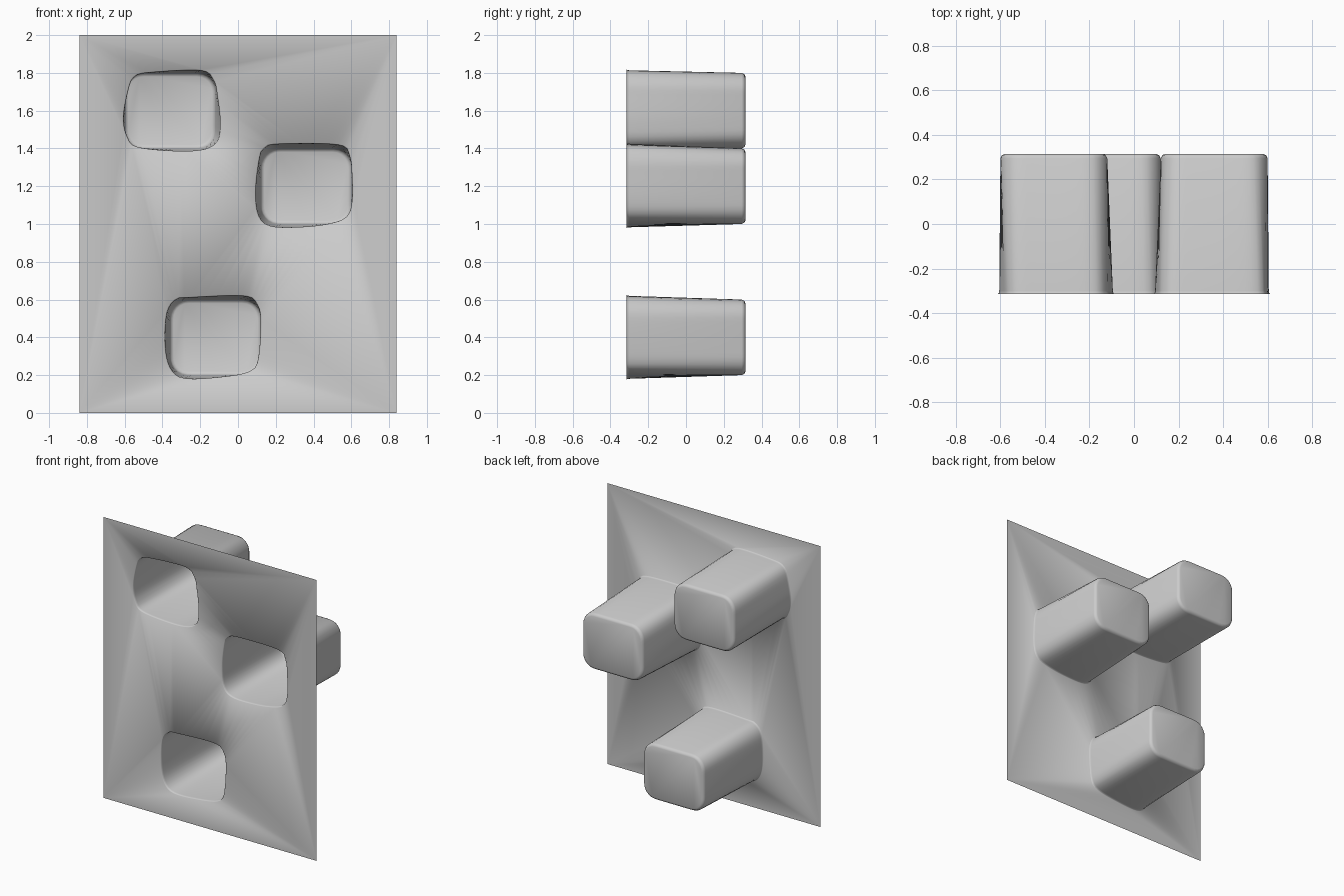
import bpy, bmesh
from math import cos, sin, pi
from mathutils import Vector

if "Cube" in bpy.data.objects:
    bpy.data.objects.remove(bpy.data.objects["Cube"])

HALF_W, TOP, FRONT, BACK = 0.84, 2.0, -0.315, 0.315
N = 72

# Each pocket: centre, and hand-shaped opening outline (x, z)
POCKETS = [
    ((-0.36, 1.60), [(-0.545, 1.78), (-0.48, 1.8), (-0.2, 1.812), (-0.13, 1.76), (-0.11, 1.68),
                     (-0.095, 1.53), (-0.12, 1.425), (-0.25, 1.387), (-0.52, 1.405),
                     (-0.585, 1.46), (-0.605, 1.57), (-0.575, 1.73)]),
    ((0.36, 1.20), [(0.14, 1.4), (0.21, 1.422), (0.53, 1.418), (0.59, 1.36), (0.603, 1.25),
                    (0.603, 1.12), (0.58, 1.045), (0.515, 1.01), (0.37, 0.987), (0.18, 0.988),
                    (0.11, 1.045), (0.095, 1.18), (0.115, 1.35)]),
    ((-0.12, 0.40), [(-0.33, 0.598), (-0.25, 0.61), (0.03, 0.618), (0.1, 0.575), (0.12, 0.48),
                     (0.105, 0.28), (0.06, 0.22), (-0.07, 0.193), (-0.27, 0.182),
                     (-0.35, 0.225), (-0.383, 0.34), (-0.377, 0.52)]),
]


def smooth_loop(pts, steps=8):
    p = [Vector(q) for q in pts]
    out = []
    for i in range(len(p)):
        a, b, c, d = (p[(i + k) % len(p)] for k in (-1, 0, 1, 2))
        for s in range(steps):
            t = s / steps
            out.append(0.5 * (2*b + (c - a)*t + (2*a - 5*b + 4*c - d)*t*t + (3*b - a - 3*c + d)*t**3))
    return out


def rounded_rect(c, hw, hh, r):
    out = []
    for k, (sx, sz) in enumerate([(1, 1), (-1, 1), (-1, -1), (1, -1)]):
        for j in range(9):
            a = (k + j / 8) * pi / 2
            out.append(Vector((c[0] + sx*(hw - r) + r*cos(a), c[1] + sz*(hh - r) + r*sin(a))))
    return out


def resample(loop, c):
    # Same ray directions for every ring so they bridge cleanly
    c, out = Vector(c), []
    for i in range(N):
        a = 2 * pi * (i + 0.5) / N
        # stretch rays towards the corners of the 6:5 opening
        d = Vector((1.2 * cos(a), sin(a))).normalized()
        best = 0
        for k in range(len(loop)):
            p, q = loop[k - 1] - c, loop[k] - c
            e = q - p
            den = d.x * e.y - d.y * e.x
            if abs(den) > 1e-12:
                t = (p.x * e.y - p.y * e.x) / den
                u = (p.x * d.y - p.y * d.x) / den
                if t > 0 and -1e-6 <= u <= 1 + 1e-6:
                    best = max(best, t)
        out.append(c + d * best)
    return out


bm = bmesh.new()


def add_ring(pts, y):
    return [bm.verts.new((p.x, y, p.y)) for p in pts]


def loop_edges(vs):
    return [bm.edges.new((vs[i - 1], vs[i])) for i in range(len(vs))]


# Panel outline and pocket openings, filled as one flat sheet with holes
openings = [[Vector(c) + (p - Vector(c)) * 1.025 for p in resample(smooth_loop(o), c)]
            for c, o in POCKETS]
rim_rings = [add_ring(o, FRONT) for o in openings]
border = [bm.verts.new((x, FRONT, z)) for x, z in
          ((-HALF_W, 0), (HALF_W, 0), (HALF_W, TOP), (-HALF_W, TOP))]
edges = loop_edges(border)
for ring in rim_rings:
    edges += loop_edges(ring)
bmesh.ops.triangle_fill(bm, edges=edges, use_beauty=True, normal=(0, -1, 0))

# Tapered pocket walls with eased lip and rounded blind end
for (c, o), rim, vs in zip(POCKETS, openings, rim_rings):
    cv = Vector(c)
    end = resample(rounded_rect(c, 0.24, 0.2, 0.095), c)
    small = resample(rounded_rect(c, 0.233, 0.193, 0.088), c)
    face = resample(rounded_rect(c, 0.22, 0.18, 0.075), c)
    lip = [cv + (p - cv) * (0.985 / 1.0) for p in rim]
    wall = [cv + (p - cv) * (1 / 1.025) for p in rim]
    rings = [vs, add_ring(lip, FRONT + 0.004), add_ring(wall, FRONT + 0.015),
             add_ring(end, BACK - 0.02), add_ring(small, BACK - 0.006), add_ring(face, BACK)]
    for a, b in zip(rings, rings[1:]):
        for i in range(N):
            bm.faces.new((a[i - 1], a[i], b[i], b[i - 1]))
    bm.faces.new(rings[-1])

bmesh.ops.recalc_face_normals(bm, faces=bm.faces)
flat = next(f for f in bm.faces if all(abs(v.co.y - FRONT) < 1e-6 for v in f.verts))
if flat.normal.y > 0:
    bmesh.ops.reverse_faces(bm, faces=bm.faces)

mesh = bpy.data.meshes.new("pocketed_panel")
bm.to_mesh(mesh)
bm.free()
panel = bpy.data.objects.new("pocketed_panel", mesh)
bpy.context.collection.objects.link(panel)
bpy.context.view_layer.objects.active = panel
panel.select_set(True)
bpy.ops.object.shade_smooth_by_angle(angle=0.9)
